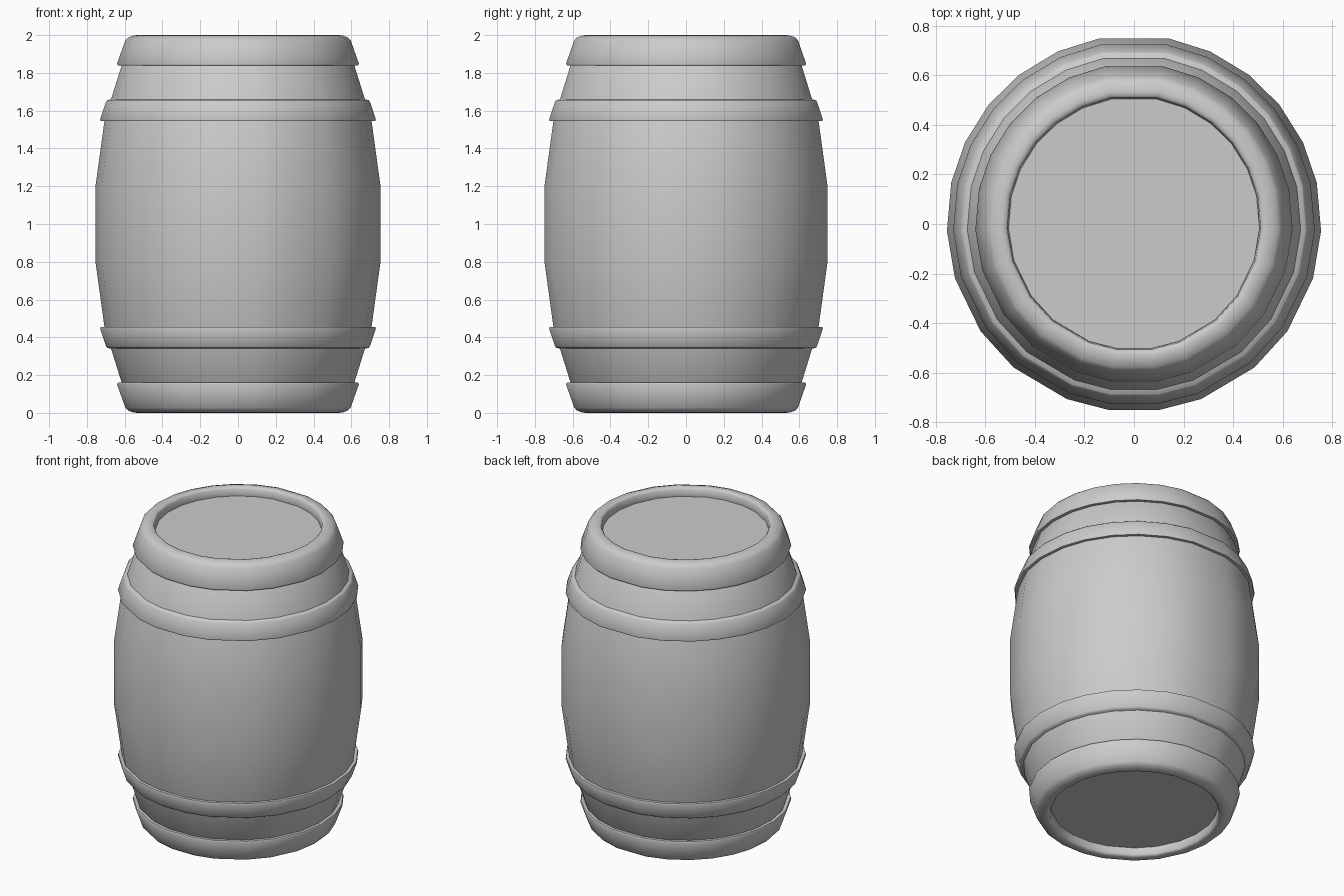
import bpy, bmesh, math

cube = bpy.data.objects.get("Cube")
if cube:
    bpy.data.objects.remove(cube, do_unlink=True)

# One plain grey for the whole barrel
grey = bpy.data.materials.new("plain grey")
grey.use_nodes = True
colour = (0.6, 0.6, 0.6, 1)
grey.diffuse_color = colour
grey.node_tree.nodes["Principled BSDF"].inputs["Base Color"].default_value = colour

# Uneven hand-made facets, mirrored left to right, very slightly oval
half = [79.5, 66, 52, 39, 25.5, 12.5, -2.3, -17, -35, -50, -69, -82]
angles = [math.radians(a) for a in half + [180 - a for a in reversed(half)]]
WIDE, DEEP, SHIFT = 1.007, 1.0125, 0.0026


def lathe(name, profile, closed=False, flip=False):
    """Turn (radius, height) points round the z axis; flip mirrors about mid height."""
    if flip:
        profile = [(r, 2 - z) for r, z in profile]
    bm = bmesh.new()
    rings = [[bm.verts.new((WIDE * r * math.cos(a), DEEP * r * math.sin(a) + SHIFT, z))
              for a in angles] for r, z in profile]
    pairs = list(zip(rings, rings[1:]))
    if closed:
        pairs.append((rings[-1], rings[0]))
    n = len(angles)
    for low, high in pairs:
        for i in range(n):
            j = (i + 1) % n
            bm.faces.new((low[i], low[j], high[j], high[i]))
    if not closed:
        bm.faces.new(rings[0])
        bm.faces.new(rings[-1])
    bmesh.ops.recalc_face_normals(bm, faces=bm.faces)
    mesh = bpy.data.meshes.new(name)
    bm.to_mesh(mesh)
    bm.free()
    mesh.materials.append(grey)
    ob = bpy.data.objects.new(name, mesh)
    bpy.context.collection.objects.link(ob)
    bpy.ops.object.select_all(action="DESELECT")
    ob.select_set(True)
    bpy.context.view_layer.objects.active = ob
    bpy.ops.object.shade_smooth_by_angle(angle=math.radians(50))
    return ob


# Bulging staves with recessed lids at both ends
upper = [(0.75, 1.2), (0.702, 1.55), (0.668, 1.66), (0.612, 1.84), (0.53, 1.943)]
lower = [(r, 2 - z) for r, z in reversed(upper)]
lathe("barrel_body", lower + upper)

# Hoops and end rims, each with a matching one at the other end
hoop = [(0.66, 1.545), (0.722, 1.545), (0.725, 1.555), (0.694, 1.648),
        (0.687, 1.657), (0.64, 1.661)]
rim = [(0.58, 1.84), (0.632, 1.84), (0.636, 1.85), (0.593, 1.972),
       (0.578, 1.988), (0.55, 1.998), (0.53, 2.0), (0.515, 1.997),
       (0.508, 1.988), (0.501, 1.925)]
for end, flip in (("upper", False), ("lower", True)):
    lathe(end + "_hoop", hoop, True, flip)
    lathe(end + "_end_rim", rim, True, flip)
